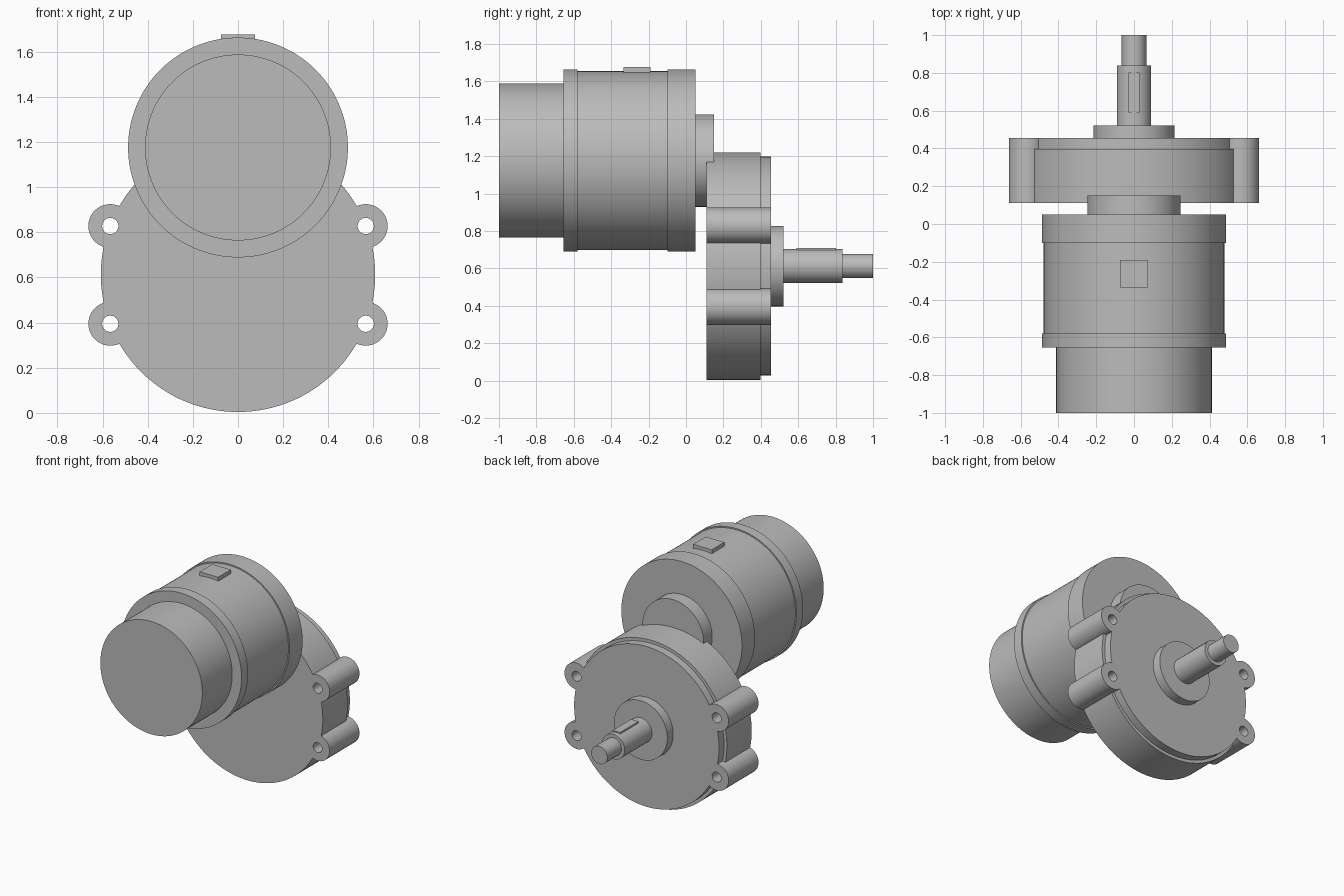
import bpy
import bmesh
from math import cos, sin, tau, radians

cube = bpy.data.objects.get("Cube")
if cube:
    bpy.data.objects.remove(cube, do_unlink=True)

metal = bpy.data.materials.new("plain grey metal")
metal.use_nodes = True
GREY = (0.5, 0.5, 0.5, 1)
metal.diffuse_color = GREY
metal.node_tree.nodes["Principled BSDF"].inputs["Base Color"].default_value = GREY

MOTOR_Z, GEAR_Z = 1.176, 0.612


def finish(name, bm):
    bmesh.ops.recalc_face_normals(bm, faces=bm.faces)
    mesh = bpy.data.meshes.new(name)
    bm.to_mesh(mesh)
    bm.free()
    mesh.materials.append(metal)
    obj = bpy.data.objects.new(name, mesh)
    bpy.context.collection.objects.link(obj)
    return obj


def turned(name, x, z, profile, sides=96):
    """Solid turned about an axis along y; profile holds (y, radius) pairs."""
    bm = bmesh.new()
    rings = [[bm.verts.new((x + r * cos(tau * i / sides), y, z + r * sin(tau * i / sides)))
              for i in range(sides)] for y, r in profile]
    for a, b in zip(rings, rings[1:]):
        for i in range(sides):
            j = (i + 1) % sides
            bm.faces.new((a[i], a[j], b[j], b[i]))
    bm.faces.new(rings[0])
    bm.faces.new(rings[-1])
    return finish(name, bm)


def block(name, low, high):
    bm = bmesh.new()
    bmesh.ops.create_cube(bm, size=1)
    for v in bm.verts:
        v.co = [(a + b) / 2 + c * (b - a) for a, b, c in zip(low, high, v.co)]
    return finish(name, bm)


def activate(obj):
    bpy.ops.object.select_all(action='DESELECT')
    obj.select_set(True)
    bpy.context.view_layer.objects.active = obj


def combine(target, tool, operation):
    activate(target)
    mod = target.modifiers.new("combine", 'BOOLEAN')
    mod.operation, mod.solver, mod.object = operation, 'EXACT', tool
    bpy.ops.object.modifier_apply(modifier=mod.name)
    bpy.data.objects.remove(tool, do_unlink=True)


# Motor: flanged housing, front cap and neck into the gearbox
R_RING, R_BODY = 0.487, 0.478
parts = [
    turned("motor_housing", 0, MOTOR_Z, [
        (-0.655, R_RING), (-0.58, R_RING), (-0.58, R_BODY),
        (-0.1, R_BODY), (-0.1, R_RING), (0.05, R_RING)], 128),
    turned("motor_end_cap", 0, MOTOR_Z, [(-1, 0.412), (-0.64, 0.412)], 128),
    turned("motor_neck", 0, MOTOR_Z, [(0.04, 0.247), (0.15, 0.247)]),
]
block("terminal_plate", (-0.075, -0.335, 1.62), (0.075, -0.19, 1.677))

# Gearbox: stepped round casing with four drilled mounting lugs
casing = turned("gearbox_casing", 0, GEAR_Z, [
    (0.11, 0.608), (0.397, 0.608), (0.397, 0.585), (0.455, 0.585)], 128)
spots = [(side * 0.566, z) for side in (-1, 1) for z in (0.395, 0.828)]
for x, z in spots:
    combine(casing, turned("lug", x, z, [(0.11, 0.097), (0.455, 0.097)], 48), 'UNION')
for x, z in spots:
    combine(casing, turned("drill", x, z, [(0, 0.036), (0.6, 0.036)], 32), 'DIFFERENCE')
parts.append(casing)

# Output: bearing boss, stepped shaft and key
parts += [
    turned("bearing_boss", 0, GEAR_Z, [(0.44, 0.215), (0.522, 0.215)]),
    turned("output_shaft", 0, GEAR_Z, [
        (0.5, 0.091), (0.838, 0.091), (0.838, 0.065), (1, 0.065)], 64),
]
block("shaft_key", (-0.03, 0.59, 0.62), (0.03, 0.803, 0.71))

# Smooth the round walls, keeping the rims sharp
for part in parts:
    activate(part)
    bpy.ops.object.shade_smooth_by_angle(angle=radians(30))
